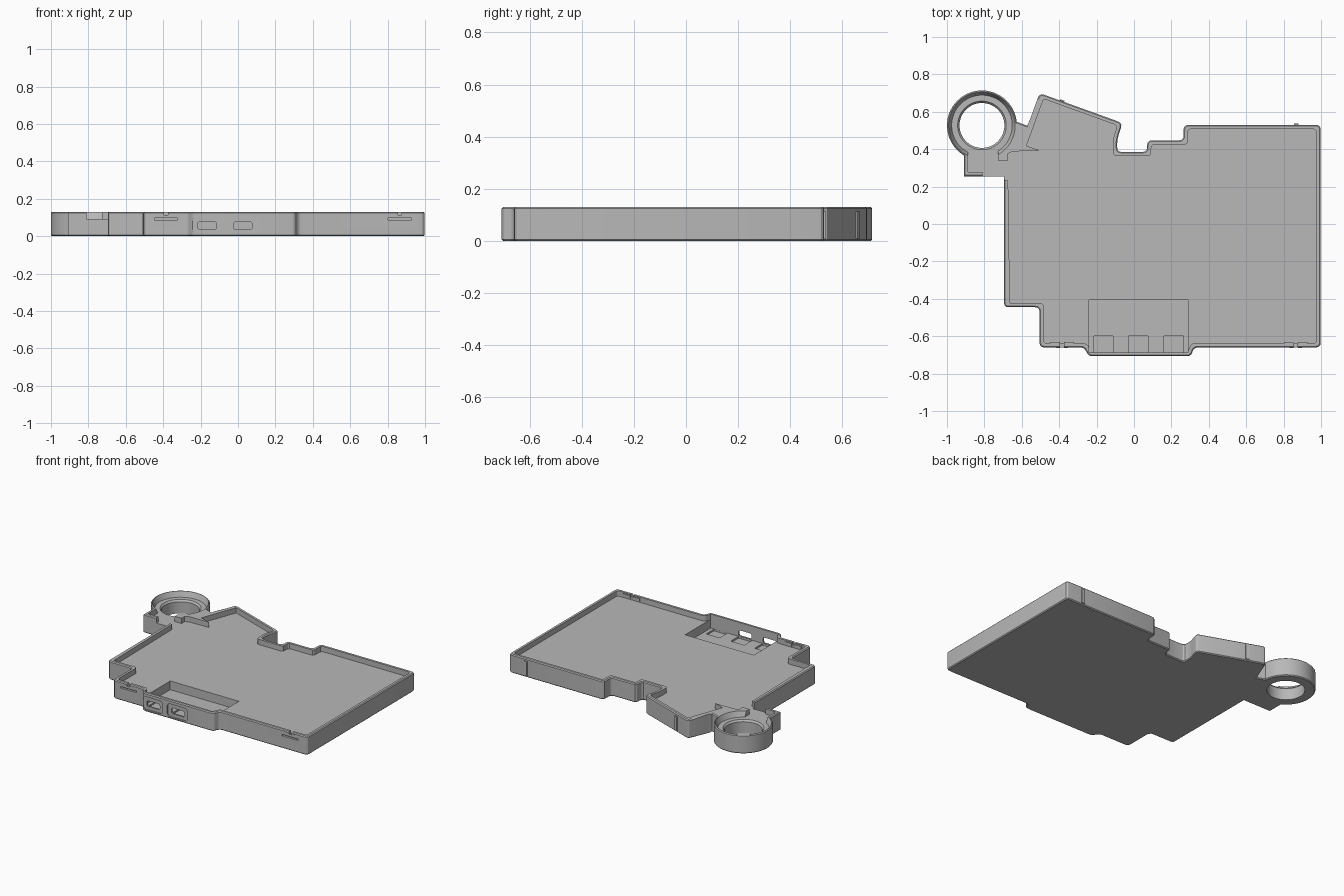
import bpy, bmesh, math
from mathutils import Vector, Matrix

if "Cube" in bpy.data.objects:
    bpy.data.objects.remove(bpy.data.objects["Cube"])

TOP, FLOOR, POCKET, WALL = 0.13, 0.093, 0.032, 0.022
RING = Vector((-0.813, 0.527))
RING_R = 0.187

grey = bpy.data.materials.new("plastic_grey")
grey.use_nodes = True
grey.diffuse_color = (0.48, 0.48, 0.48, 1)
grey.node_tree.nodes["Principled BSDF"].inputs["Base Color"].default_value = grey.diffuse_color


def finish(bm, name):
    bmesh.ops.recalc_face_normals(bm, faces=bm.faces)
    mesh = bpy.data.meshes.new(name)
    bm.to_mesh(mesh)
    bm.free()
    mesh.materials.append(grey)
    ob = bpy.data.objects.new(name, mesh)
    bpy.context.collection.objects.link(ob)
    return ob


def prism(name, points, z0, z1, bevel=0):
    bm = bmesh.new()
    face = bm.faces.new([bm.verts.new((p[0], p[1], z0)) for p in points])
    out = bmesh.ops.extrude_face_region(bm, geom=[face])
    for v in out["geom"]:
        if isinstance(v, bmesh.types.BMVert):
            v.co.z = z1
    if bevel:
        rim = [e for e in bm.edges if abs(e.verts[0].co.z - e.verts[1].co.z) < 1e-6]
        bmesh.ops.bevel(bm, geom=rim, offset=bevel, segments=1, affect='EDGES')
    return finish(bm, name)


def box(name, lo, hi, angle=0):
    lo, hi = Vector(lo), Vector(hi)
    bm = bmesh.new()
    bmesh.ops.create_cube(bm, size=1, matrix=Matrix.Translation((lo + hi) / 2)
                          @ Matrix.Rotation(angle, 4, 'Z')
                          @ Matrix.Diagonal((*(hi - lo), 1)))
    return finish(bm, name)


def cone(name, r0, r1, z0, z1):
    bm = bmesh.new()
    bmesh.ops.create_cone(bm, cap_ends=True, segments=64, radius1=r0, radius2=r1, depth=z1 - z0,
                          matrix=Matrix.Translation((*RING, (z0 + z1) / 2)))
    return finish(bm, name)


def rounded(points, radius):
    # Replace each corner with a short curve
    result = []
    for i, p in enumerate(points):
        a, b = points[i - 1] - p, points[(i + 1) % len(points)] - p
        r = min(radius, 0.45 * a.length, 0.45 * b.length)
        a, b = a.normalized() * r, b.normalized() * r
        result += [p + a * (1 - t) ** 2 + b * t ** 2 for t in (0, 0.33, 0.67, 1)]
    return result


def inset(points, i, d):
    # Mitred offset of one corner of an anticlockwise chain
    e = (points[i] - points[i - 1]).normalized()
    f = (points[i + 1] - points[i]).normalized()
    n, m = Vector((-e.y, e.x)), Vector((-f.y, f.x))
    return points[i] + (n + m) * d / (1 + n.dot(m))


def cut(target, cutter):
    mod = target.modifiers.new("cut", 'BOOLEAN')
    mod.operation, mod.solver, mod.object = 'DIFFERENCE', 'EXACT', cutter
    bpy.context.view_layer.objects.active = target
    bpy.ops.object.modifier_apply(modifier=mod.name)
    bpy.data.objects.remove(cutter)


# Outline of the tray, anticlockwise from the left end of the ring arm
chain = [Vector(p) for p in (
    (-.695, .255), (-.695, -.445), (-.505, -.445), (-.505, -.66), (-.265, -.66), (-.245, -.707),
    (.305, -.707), (.32, -.66), (.998, -.66), (.998, .53), (.265, .53), (.265, .447), (.07, .447),
    (.07, .385), (-.09, .385), (-.09, .45), (-.062, .54), (-.505, .7), (-.56, .548))]
arc = [RING + RING_R * Vector((math.cos(t), math.sin(t)))
       for t in (math.radians(6 + 232 * k / 36) for k in range(37))]
outer = [chain[0]] + rounded(chain, .025)[4:] + arc
outer += [Vector((-.909, .366)), Vector((-.909, .255))]
tray = prism("tray", outer, 0, TOP, .006)

# Floor cavity, with the channel that leads to the ring
walls = [inset(chain, i, WALL) for i in range(1, len(chain) - 1)]
arm = [Vector(p) for p in (
    (-.575, .418), (-.5, .392), (-.65, .388), (-.675, .375), (-.675, .34), (-.727, .34), (-.727, .42),
    (-.888, .42), (-.888, .277), (-.81, .277), (-.81, .24), (-.7, .24), (-.673, .232))]
cut(tray, prism("floor_cutter", rounded(walls, .02)[2:-2] + arm, FLOOR, 0.2))

# Ring seat and countersunk through hole
cut(tray, cone("seat_cutter", .162, .179, FLOOR, TOP + .002))
cut(tray, cone("hole_cutter", .12, .12, -.05, .2))
cut(tray, cone("countersink_cutter", .118, .134, .078, .098))

# Connector pocket and its three shallow seats
cut(tray, box("pocket_cutter", (-.24, -.687, POCKET), (.29, -.405, .2)))
for x in (-.163, .022, .212):
    cut(tray, box("seat_cutter", (x - .052, -.686, POCKET - .012), (x + .052, -.6, .1)))


# Rounded port recesses with open slots
def port(x, half_w, z0, z1, y0, y1, r):
    pts = [Vector((x + sx * half_w, z)) for sx, z in ((-1, z0), (1, z0), (1, z1), (-1, z1))]
    ob = prism("port_cutter", rounded(pts, r), y0, y1)
    ob.data.transform(Matrix(((1, 0, 0, 0), (0, 0, 1, 0), (0, 1, 0, 0), (0, 0, 0, 1))))
    ob.data.flip_normals()
    return ob


for x in (-.165, .025):
    cut(tray, port(x, .078, .014, .104, -.75, -.699, .025))
    cut(tray, port(x, .05, .036, .076, -.75, -.67, .012))

# Snap slots and notches in the front wall, with beads inside
for x in (-.385, .865):
    cut(tray, box("slot_cutter", (x - .062, -.7, .086), (x + .062, -.645, .096)))
    cut(tray, box("notch_cutter", (x - .01, -.7, .112), (x + .01, -.63, .2)))
    for s in (-1, 1):
        c = x + s * .037
        box("snap_bead", (c - .026, -.642, .1), (c + .026, -.632, .122))
        c = x + s * .022
        box("snap_lip", (c - .011, -.664, .118), (c + .011, -.655, .124))

# Small vertical ribs on the back wall
box("back_rib", (.855, .525, .01), (.88, .537, .112))
box("back_rib", (-.397, .651, .01), (-.373, .663, .112), math.radians(-20))

bpy.ops.object.select_all(action='DESELECT')
tray.select_set(True)
bpy.context.view_layer.objects.active = tray
bpy.ops.object.shade_smooth_by_angle(angle=math.radians(25))
